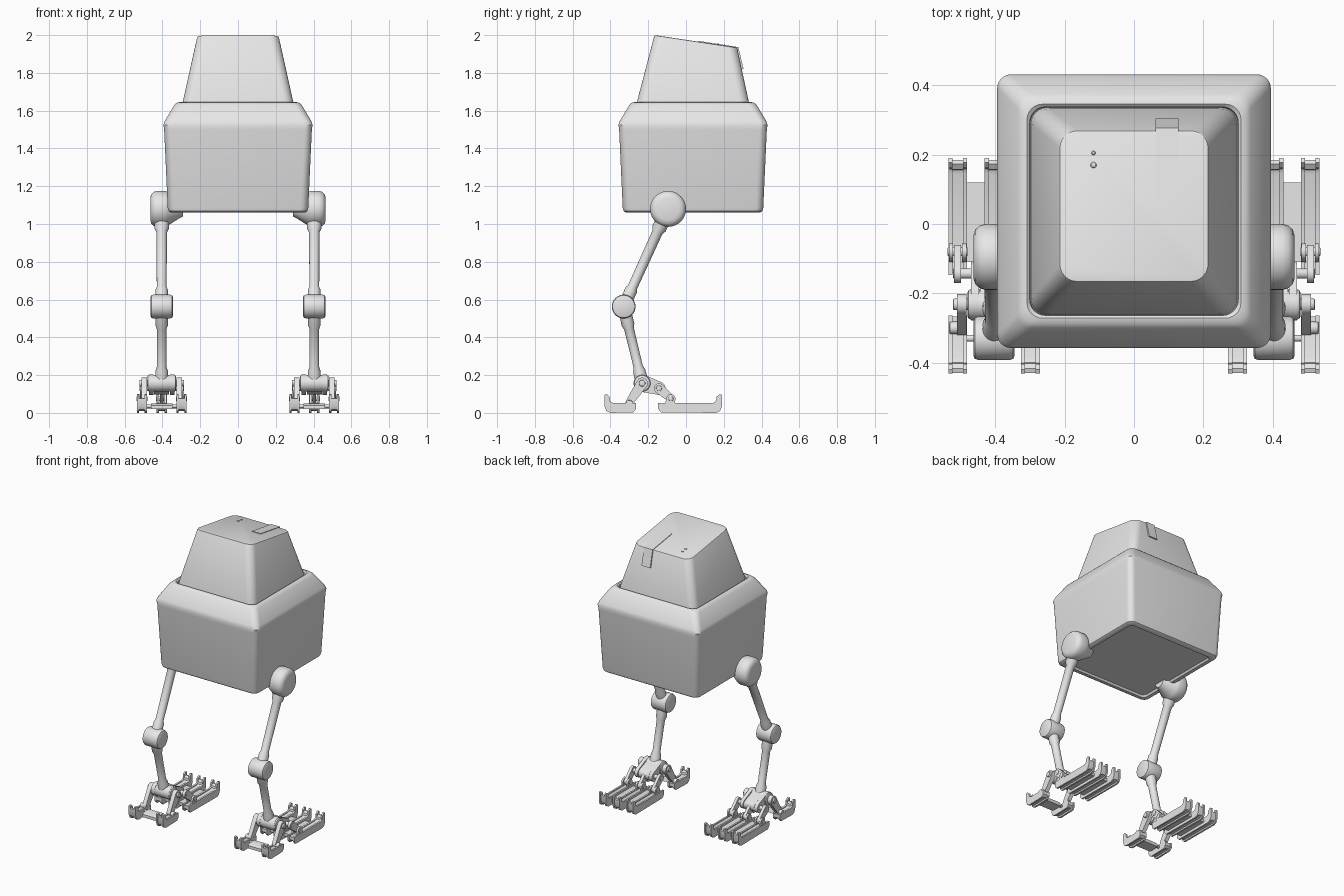
import bpy, bmesh, math
from mathutils import Vector

old = bpy.data.objects.get("Cube")
if old:
    bpy.data.objects.remove(old)

grey = bpy.data.materials.new("light_grey")
grey.use_nodes = True
grey.diffuse_color = (0.8, 0.8, 0.8, 1)
grey.node_tree.nodes["Principled BSDF"].inputs["Base Color"].default_value = (0.8, 0.8, 0.8, 1)


def finish(name, bm, angle=32):
    bmesh.ops.recalc_face_normals(bm, faces=bm.faces)
    mesh = bpy.data.meshes.new(name)
    bm.to_mesh(mesh)
    bm.free()
    mesh.shade_smooth()
    mesh.set_sharp_from_angle(angle=math.radians(angle))
    mesh.materials.append(grey)
    obj = bpy.data.objects.new(name, mesh)
    bpy.context.collection.objects.link(obj)
    return obj


def skin(name, rings):
    """Bridge closed rings of points and cap both ends."""
    bm = bmesh.new()
    loops = [[bm.verts.new(p) for p in ring] for ring in rings]
    n = len(loops[0])
    for a, b in zip(loops, loops[1:]):
        for i in range(n):
            j = (i + 1) % n
            bm.faces.new((a[i], a[j], b[j], b[i]))
    bm.faces.new(loops[0])
    bm.faces.new(loops[-1])
    return finish(name, bm)


def rounded_ring(hx, y0, y1, z, r, tilt=0, steps=6):
    """Rounded rectangle; tilt lowers it toward the back."""
    pts = []
    corners = [(hx - r, y1 - r), (r - hx, y1 - r), (r - hx, y0 + r), (hx - r, y0 + r)]
    for k, (cx, cy) in enumerate(corners):
        for s in range(steps + 1):
            a = math.pi / 2 * (k + s / steps)
            y = cy + r * math.sin(a)
            pts.append((cx + r * math.cos(a), y, z - tilt * (y - y0)))
    return pts


def lathe(name, start, end, profile, sides=28):
    """Turned part; profile is (distance, radius) along start-end, distance in 0..1."""
    start, end = Vector(start), Vector(end)
    axis = end - start
    u = axis.orthogonal().normalized()
    v = axis.normalized().cross(u)
    turn = [2 * math.pi * i / sides for i in range(sides)]
    return skin(name, [[start + axis * t + (u * math.cos(a) + v * math.sin(a)) * r
                        for a in turn] for t, r in profile])


def pin(name, x, half, y, z, r):
    """Sideways cylinder with softened rims."""
    e = min(0.15, r * 0.2 / (2 * half))
    return lathe(name, (x - half, y, z), (x + half, y, z),
                 [(0, r * .82), (e * .3, r * .94), (e, r), (1 - e, r), (1 - e * .3, r * .94), (1, r * .82)])


def prism(name, outline, x, half):
    return skin(name, [[(x + s * half, y, z) for y, z in outline] for s in (-1, 1)])


def link(name, x, half, a, ra, b, rb, steps=10):
    """Flat link with two round ends."""
    base = math.atan2(b[1] - a[1], b[0] - a[0])
    pts = []
    for (cy, cz), r, off in ((a, ra, math.pi / 2), (b, rb, -math.pi / 2)):
        for s in range(steps + 1):
            t = base + off + math.pi * s / steps
            pts.append((cy + r * math.cos(t), cz + r * math.sin(t)))
    return prism(name, pts, x, half)


def pad(name, x, heel, tip):
    """Ribbed foot pad with an upturned tip."""
    d = 1 if tip > heel else -1
    shape = [(heel, 0.02), (heel + d * .015, 0.003), (tip - d * .03, 0), (tip - d * .01, .01),
             (tip, .035), (tip, .095), (tip - d * .012, .1), (tip - d * .028, .085),
             (tip - d * .03, .062), (tip - d * .045, .053), (heel, .053)]
    cy, cz = (heel + tip) / 2, 0.035
    core = [(cy + (y - cy) * .97, cz + (z - cz) * .68) for y, z in shape]
    prism(name + "_core", core, x, 0.022)
    for s in (-1, 1):
        prism(name + "_rib", shape, x + s * .021, 0.006)


# Body shell: recessed floor, soft shoulder, sunken rim round the head
shell = [(.325, 1.073, .03), (.333, 1.06, .03), (.355, 1.06, .035), (.367, 1.068, .04),
         (.372, 1.085, .04), (.391, 1.5, .04), (.395, 1.525, .04), (.388, 1.545, .04),
         (.337, 1.63, .04), (.324, 1.642, .045), (.309, 1.645, .045), (.301, 1.638, .045),
         (.299, 1.605, .045)]
skin("body", [rounded_ring(hx, .037 - hx, .037 + hx, z, r) for hx, z, r in shell])

# Head with sloping roof
TILT = 0.15
skin("head", [rounded_ring(.298, -.264, .337, 1.605, .05),
              rounded_ring(.293, -.26, .333, 1.645, .05),
              rounded_ring(.217, -.169, .272, 1.993, .05, TILT),
              rounded_ring(.214, -.166, .269, 1.998, .05, TILT),
              rounded_ring(.208, -.160, .263, 1.999, .045, TILT)])


def roof(y):
    return 1.998 - TILT * (y + .166)


# Roof strip folding over the back edge, and two studs
prism("roof_strip", [(.065, roof(.065) - .005), (.065, roof(.065) + .006), (.277, roof(.277) + .005),
                     (.305, 1.82), (.295, 1.82), (.266, roof(.266) - .006)], .095, .033)
for y, r in ((.17, .009), (.205, .006)):
    lathe("roof_stud", (-.117, y, roof(y) - .004), (-.117, y, roof(y) + .007),
          [(0, r), (.6, r), (.9, r * .7), (1, r * .3)], 12)

ANKLE, MID, TOE = (-.232, .157), (-.143, .13), (-.08, .075)

for side, tag in ((1, "left"), (-1, "right")):
    cx = side * .404
    # Hip drum with a cone toward the body
    lathe(tag + "_hip", (side * .29, -.095, 1.08), (side * .464, -.095, 1.08),
          [(0, .04), (.12, .05), (.48, .09), (.55, .095), (.8, .095), (.9, .09), (.97, .078), (1, .06)], 40)
    # Thigh and shin rods with collars
    hip, knee, ankle = (cx, -.095, 1.08), (cx, -.33, .563), (cx, *ANKLE)
    lathe(tag + "_thigh", hip, knee,
          [(0, .04), (.2, .038), (.24, .028), (.8, .026), (.83, .033), (1, .033)])
    lathe(tag + "_shin", knee, ankle,
          [(0, .034), (.24, .034), (.29, .026), (.78, .025), (.84, .033), (1, .035)])
    pin(tag + "_knee", cx, .059, -.33, .563, .063)
    # Ankle housing and axles
    pin(tag + "_ankle", cx, .076, *ANKLE, .044)
    link(tag + "_ankle_block", cx, .04, ANKLE, .04, MID, .032)
    for s in (-1, 1):
        link(tag + "_ankle_plate", cx + s * .055, .012, ANKLE, .046, MID, .035)
    pin(tag + "_ankle_axle", cx, .118, *ANKLE, .017)
    pin(tag + "_middle_axle", cx, .118, *MID, .015)
    # Two front pads, their struts and web
    for s in (-1, 1):
        x = cx + s * .105
        pad(tag + "_front_pad", x, -.264, -.432)
        link(tag + "_front_strut", x - s * .012, .014, ANKLE, .03, (-.3, .055), .02)
        pin(tag + "_front_pad_pin", x, .024, -.3, .05, .018)
    prism(tag + "_front_web", [(-.39, .02), (-.39, .04), (-.37, .05), (-.32, .05), (-.31, .02)], cx, .056)
    pin(tag + "_front_bar", cx, .1, -.33, .035, .01)
    # Three rear toes, their links and clevises
    for s in (-1, 0, 1):
        x = cx + s * .105
        pad(tag + "_rear_toe", x, -.147, .19)
        link(tag + "_toe_link", x, .01, MID, .027, TOE, .02)
        pin(tag + "_toe_pin", x, .029, *TOE, .013)
        for e in (-1, 1):
            link(tag + "_toe_clevis", x + e * .019, .006, TOE, .024, (-.085, .045), .026)
    for s in (-1, 1):
        prism(tag + "_rear_web", [(-.11, .02), (-.11, .04), (.12, .04), (.12, .02)], cx + s * .0525, .028)
